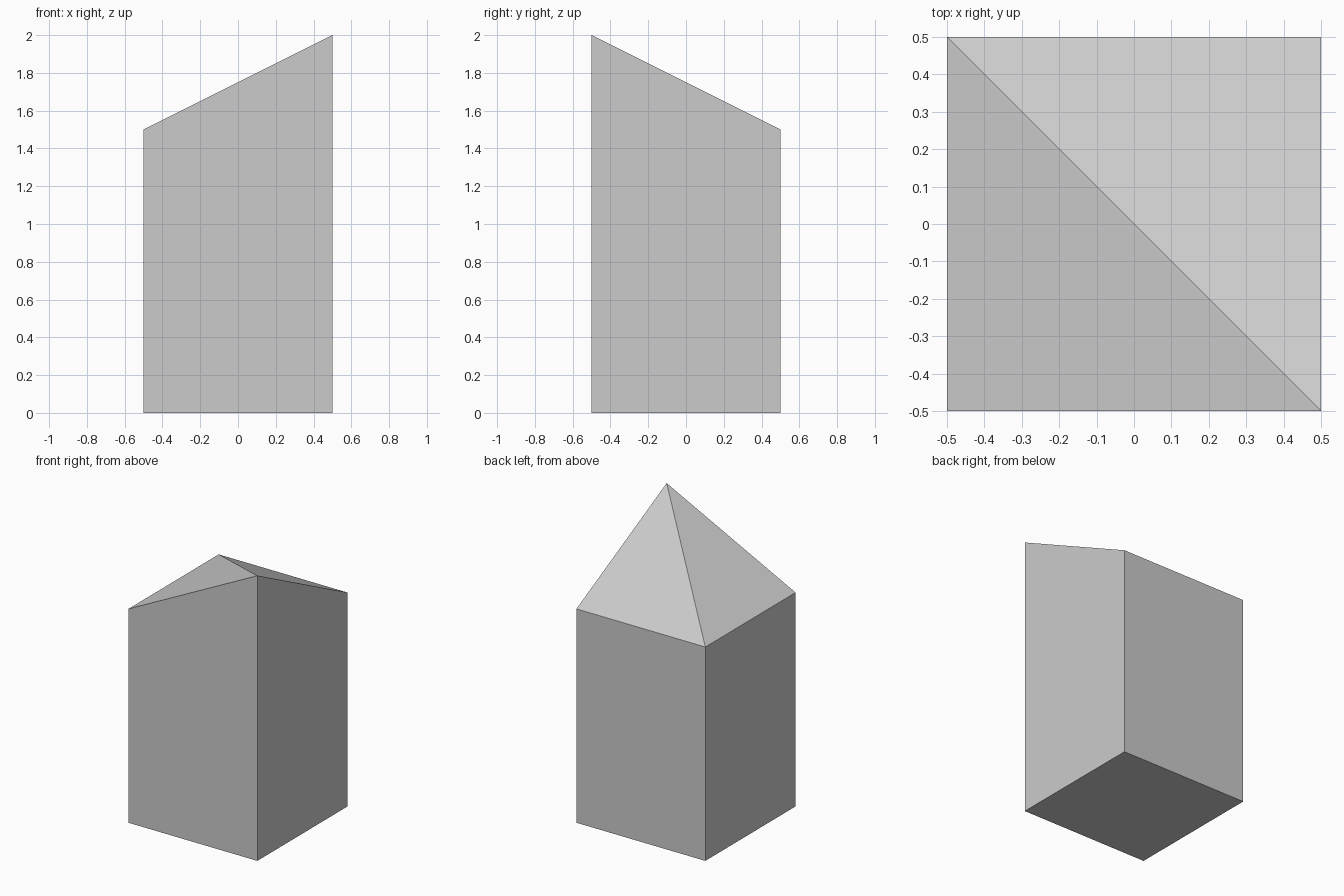
import bpy, bmesh
from mathutils import Matrix

if "Cube" in bpy.data.objects:
    bpy.data.objects.remove(bpy.data.objects["Cube"])

# Square block, 1 x 1 x 1.5, standing on the ground
bm = bmesh.new()
bmesh.ops.create_cube(bm, size=1, matrix=Matrix.Translation((0, 0, 0.75)) @ Matrix.Diagonal((1, 1, 1.5, 1)))


def top_corner(sx, sy):
    return next(v for v in bm.verts if v.co.z > 1 and v.co.x * sx > 0 and v.co.y * sy > 0)


# Crease the top along the diagonal, then raise the front right corner
peak, far = top_corner(1, -1), top_corner(-1, 1)
bmesh.ops.connect_verts(bm, verts=[peak, far])
peak.co.z = 2.0
bmesh.ops.recalc_face_normals(bm, faces=bm.faces)

mesh = bpy.data.meshes.new("slanted_block")
bm.to_mesh(mesh)
bm.free()
bpy.context.collection.objects.link(bpy.data.objects.new("slanted_block", mesh))
